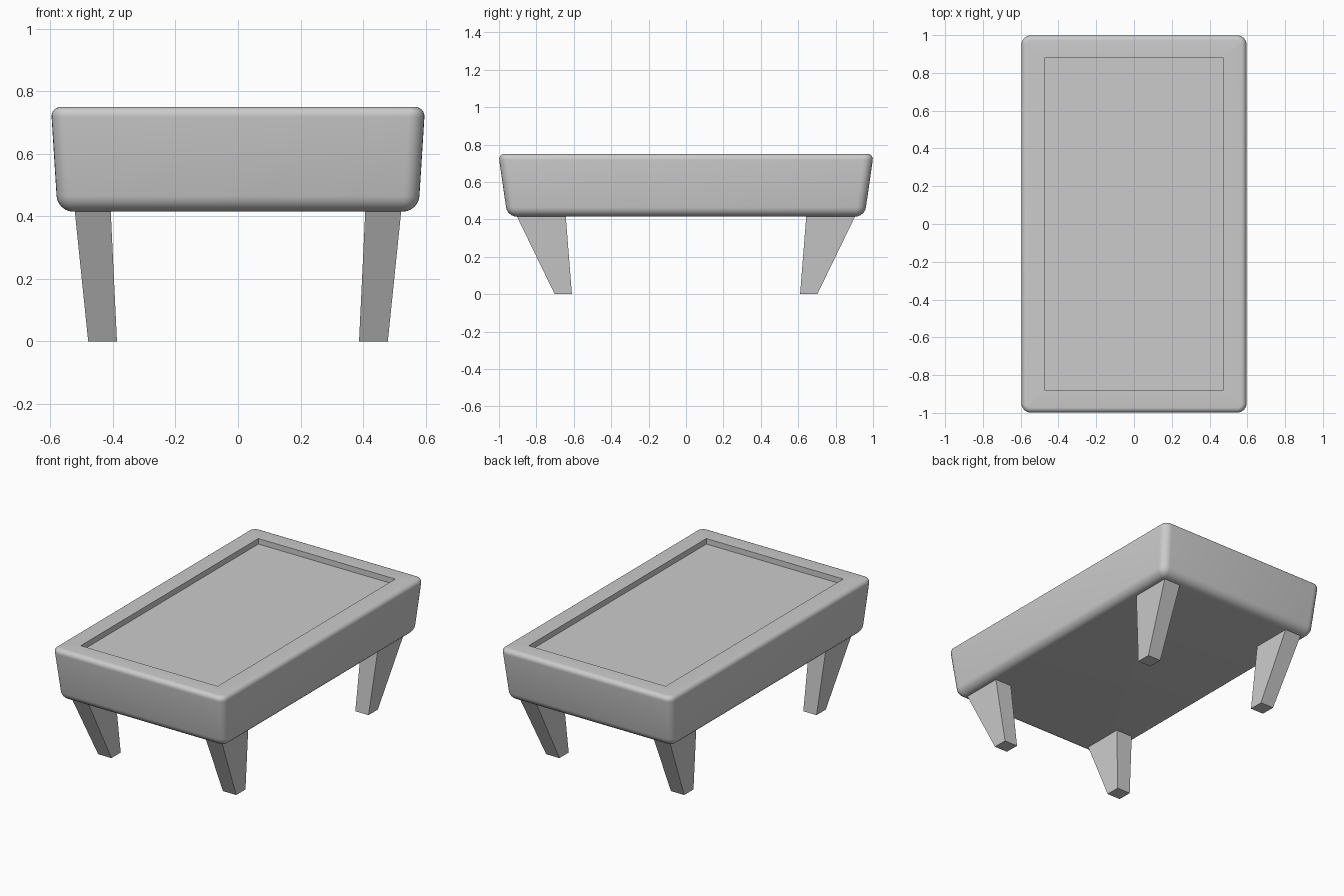
import bpy, bmesh, math

if "Cube" in bpy.data.objects:
    bpy.data.objects.remove(bpy.data.objects["Cube"])

Z0, Z1 = 0.415, 0.75


def make_object(name, bm):
    bmesh.ops.remove_doubles(bm, verts=bm.verts, dist=1e-4)
    bmesh.ops.recalc_face_normals(bm, faces=bm.faces)
    mesh = bpy.data.meshes.new(name)
    bm.to_mesh(mesh)
    bm.free()
    ob = bpy.data.objects.new(name, mesh)
    bpy.context.collection.objects.link(ob)
    return ob


def rounded_rect(hx, hy, r, n=6):
    pts = []
    for q, (sx, sy) in enumerate([(1, 1), (-1, 1), (-1, -1), (1, -1)]):
        for i in range(n + 1):
            a = math.radians(90 * (q + i / n))
            pts.append((sx * (hx - r) + r * math.cos(a), sy * (hy - r) + r * math.sin(a)))
    return pts


def loft(bm, rings):
    loops = [[bm.verts.new((x, y, z)) for x, y in pts] for pts, z in rings]
    for a, b in zip(loops, loops[1:]):
        for i in range(len(a)):
            j = (i + 1) % len(a)
            bm.faces.new((a[i], a[j], b[j], b[i]))
    bm.faces.new(loops[0][::-1])
    bm.faces.new(loops[-1])


# tapered body with rounded edges and a sunken top
def body_ring(inset, z):
    t = (z - Z0) / (Z1 - Z0)
    return rounded_rect(0.577 + 0.021 * t - inset, 0.955 + 0.048 * t - inset,
                        max(0.05 - inset, 0.004)), z


rb, rt, steps = 0.05, 0.032, 6
rings = []
for i in range(steps + 1):
    a = math.radians(90 * i / steps)
    rings.append(body_ring(rb * (1 - math.sin(a)), Z0 + rb * (1 - math.cos(a))))
for i in range(steps + 1):
    a = math.radians(90 * i / steps)
    rings.append(body_ring(rt * (1 - math.cos(a)), Z1 - rt * (1 - math.sin(a))))
recess = rounded_rect(0.475, 0.88, 0)
rings += [(recess, Z1), (recess, Z1 - 0.035)]
bm = bmesh.new()
loft(bm, rings)
body = make_object("table_body", bm)
bpy.context.view_layer.objects.active = body
body.select_set(True)
bpy.ops.object.shade_smooth_by_angle(angle=math.radians(35))


# four tapered legs, leaning outward
def rect(x0, x1, y0, y1):
    return [(x0, y0), (x1, y0), (x1, y1), (x0, y1)]


for side, sx in (("left", -1), ("right", 1)):
    for end, sy in (("front", -1), ("back", 1)):
        bm = bmesh.new()
        loft(bm, [(rect(sx * 0.387, sx * 0.479, sy * 0.61, sy * 0.702), 0),
                  (rect(sx * 0.407, sx * 0.522, sy * 0.643, sy * 0.905), Z0 + 0.003)])
        make_object(f"{end}_{side}_leg", bm)
